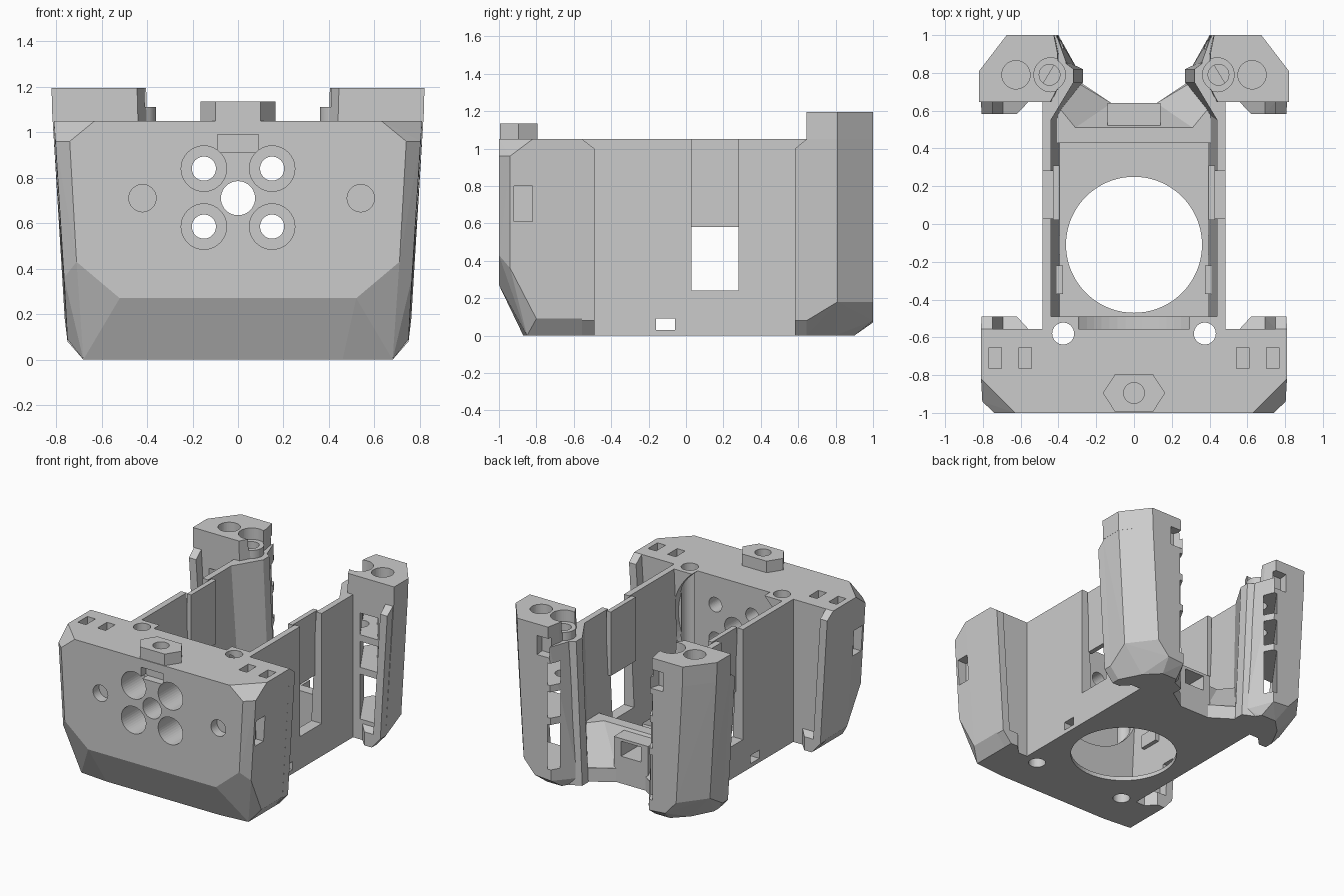
import bpy, bmesh, math
from mathutils import Vector, Matrix

old = bpy.data.objects.get("Cube")
if old:
    bpy.data.objects.remove(old)

grey = bpy.data.materials.new("plain_grey")
grey.use_nodes = True
grey.diffuse_color = (0.6, 0.6, 0.6, 1)
grey.node_tree.nodes["Principled BSDF"].inputs["Base Color"].default_value = (0.6, 0.6, 0.6, 1)


def finish(name, bm):
    bmesh.ops.recalc_face_normals(bm, faces=bm.faces)
    mesh = bpy.data.meshes.new(name)
    bm.to_mesh(mesh)
    bm.free()
    mesh.materials.append(grey)
    ob = bpy.data.objects.new(name, mesh)
    bpy.context.collection.objects.link(ob)
    return ob


def hull(name, pts, sx=1, both=False):
    """Convex solid; sx flips it to the other side, both makes it symmetric."""
    bm = bmesh.new()
    for x, y, z in pts:
        bm.verts.new((x * sx, y, z))
        if both:
            bm.verts.new((-x, y, z))
    out = bmesh.ops.convex_hull(bm, input=bm.verts)
    junk = [v for v in out["geom_interior"] if isinstance(v, bmesh.types.BMVert)]
    bmesh.ops.delete(bm, geom=junk, context="VERTS")
    bmesh.ops.dissolve_limit(bm, angle_limit=0.01, verts=bm.verts, edges=bm.edges)
    return finish(name, bm)


def box(name, x, y, z, sx=1):
    return hull(name, [(a, b, c) for a in x for b in y for c in z], sx)


def loft(name, low, high, sx=1):
    """Solid between two matching rings, which may be concave."""
    bm = bmesh.new()
    a, b = ([bm.verts.new((x * sx, y, z)) for x, y, z in ring] for ring in (low, high))
    bm.faces.new(a)
    bm.faces.new(b)
    for i in range(len(a)):
        j = (i + 1) % len(a)
        bm.faces.new((a[i], a[j], b[j], b[i]))
    return finish(name, bm)


def prism(name, plan, z0, z1, sx=1):
    return loft(name, [(x, y, z0) for x, y in plan], [(x, y, z1) for x, y in plan], sx)


def cyl(name, start, end, r, sides=40):
    a, b = Vector(start), Vector(end)
    bm = bmesh.new()
    rot = (b - a).to_track_quat("Z", "Y").to_matrix().to_4x4()
    bmesh.ops.create_cone(bm, cap_ends=True, segments=sides, radius1=r, radius2=r,
                          depth=(b - a).length,
                          matrix=Matrix.Translation((a + b) / 2) @ rot)
    return finish(name, bm)


def cut(ob, cutters):
    bpy.context.view_layer.objects.active = ob
    for c in cutters:
        mod = ob.modifiers.new("cut", "BOOLEAN")
        mod.object, mod.operation, mod.solver = c, "DIFFERENCE", "EXACT"
        bpy.ops.object.modifier_apply(modifier=mod.name)
        bpy.data.objects.remove(c)
    return ob


def copy_of(ob):
    dup = ob.copy()
    dup.data = ob.data.copy()
    bpy.context.collection.objects.link(dup)
    return dup


# Front block with chamfered corners
block = hull("front_block", [
    (.63, -1, 1.05), (.81, -.82, 1.05), (.81, -.555, 1.05),
    (.74, -1, .96), (.803, -.94, .96), (.71, -1, .43), (.765, -.94, .36),
    (.52, -1, .27), (.46, -.87, 0), (.75, -.8, .09), (.75, -.555, .09),
    (.68, -.85, 0), (.68, -.555, 0)], both=True)
bridge = box("block_back", (-.485, .485), (-.555, -.49), (0, 1.05))
cut(bridge, [cyl("cutter", (0, -.6, .71), (0, -.4, .71), .45, 64)])

cuts = [cyl("cutter", (0, -1.1, .71), (0, -.4, .71), .075)]
for sx in (-1, 1):
    for z in (.585, .84):
        cuts.append(cyl("cutter", (sx * .15, -1.1, z), (sx * .15, -.75, z), .1))
        cuts.append(cyl("cutter", (sx * .15, -1.1, z), (sx * .15, -.4, z), .053))
    cuts.append(cyl("cutter", (sx * .375, -.58, -.1), (sx * .375, -.58, 1.2), .058))
    for x in (.575, .735):
        cuts.append(box("cutter", (x - .033, x + .033), (-.765, -.655), (.9, 1.2), sx))
    cuts.append(box("cutter", (.72, .9), (-.92, -.82), (.61, .8), sx))
for x in (-.42, .54):
    cuts.append(cyl("cutter", (x, -1.1, .71), (x, -.93, .71), .06))
cuts.append(box("cutter", (-.09, .09), (-1.1, -.94), (.91, .99)))
cut(bridge, [copy_of(c) for c in cuts])
cut(block, cuts)

# Hexagonal boss on the block
hexagon = [(-.165, -.895), (-.1, -.995), (.1, -.995), (.165, -.895), (.1, -.795), (-.1, -.795)]
boss = prism("nut_boss", hexagon, 1.05, 1.135)
cut(boss, [cyl("cutter", (0, -.895, 1), (0, -.895, 1.2), .055)])

# Floor with the large round opening
floor = box("floor", (-.485, .485), (-.555, .64), (0, .03))
cut(floor, [cyl("cutter", (0, -.11, -.1), (0, -.11, .1), .36, 72)]
    + [cyl("cutter", (s * .375, -.58, -.1), (s * .375, -.58, .1), .058) for s in (-1, 1)])

# Rear sill between the towers: flat shelf, then a faceted slope to the back
sill = prism("rear_sill", [(-.42, .43), (.42, .43), (.30, .76), (.12, .64), (-.12, .64), (-.30, .76)], 0, .1)
slope = loft("rear_slope",
             [(-.42, .43, .1), (.42, .43, .1), (.32, .76, .1), (.12, .64, .1), (-.12, .64, .1), (-.32, .76, .1)],
             [(-.42, .43, .35), (.42, .43, .35), (.40, .62, .35), (.31, .51, .35), (-.31, .51, .35), (-.40, .62, .35)])
cut(slope, [box("cutter", (-.08, .08), (.3, .9), (.2, .31))])
frame = box("sill_frame", (-.14, .14), (.52, .64), (.05, .33))
cut(frame, [box("cutter", (-.08, .08), (.3, .9), (.2, .31))])

for sx, side in ((1, "left"), (-1, "right")):
    # Side wall with a recessed bay, a window and a foot slot
    wall = hull(side + "_wall", [(x, y, z) for y in (-.49, .62) for x, z in (
        (.39, 0), (.485, 0), (.485, 1.05), (.44, 1.05))], sx)
    cut(wall, [box("cutter", (.3, .6), (.03, .28), (.24, 1.2), sx),
               box("cutter", (.3, .6), (-.16, -.06), (.03, .09), sx)])
    box(side + "_wall_panel", (.395, .43), (.02, .31), (.58, 1.05), sx)
    box(side + "_wall_clip", (.375, .42), (-.37, -.22), (.3, .4), sx)

    # Rear tower: tapered body, raised head and join to the wall
    tower = hull(side + "_tower", [
        (.41, 1, 1.05), (.67, 1, 1.05), (.815, .81, 1.05), (.815, .645, 1.05),
        (.36, .86, 1.05), (.36, .74, 1.05), (.44, .645, 1.05),
        (.4, 1, .07), (.53, 1, .08), (.62, 1, .18), (.762, .81, .18), (.75, .645, .08),
        (.3, .82, .05), (.29, .74, 0), (.42, .645, 0), (.38, .9, 0), (.5, .9, 0),
        (.68, .645, 0), (.6, .8, 0)], sx)
    join = loft(side + "_tower_join",
                [(.27, .75, 0), (.27, .82, 0), (.4, .88, 0), (.485, .7, 0), (.485, .55, 0), (.41, .55, 0)],
                [(.32, .75, 1.05), (.32, .82, 1.05), (.4, .88, 1.05), (.485, .7, 1.05),
                 (.485, .55, 1.05), (.44, .55, 1.05)], sx)
    head = hull(side + "_tower_head", [
        (x + t, y, z) for z, t in ((1.05, 0), (1.195, .004)) for x, y in (
            (.42, 1), (.67, 1), (.816, .81), (.816, .645), (.44, .645), (.4, .72), (.4, .9))], sx)
    collar = cyl(side + "_screw_collar", (sx * .445, .79, 1.05), (sx * .445, .79, 1.11), .085)
    bore = cyl("cutter", (sx * .625, .79, .95), (sx * .625, .79, 1.3), .075)
    small = cyl("cutter", (sx * .447, .79, .7), (sx * .447, .79, 1.3), .055)
    seat = cyl("cutter", (sx * .44, .79, 1.11), (sx * .44, .79, 1.3), .09)
    clip = hull("cutter", [(x, y, z) for z in (.97, 1.11) for x, y in (
        (.43, .93), (.52, .93), (.38, 1.1), (.5, 1.1))], sx)
    cut(head, [copy_of(bore), copy_of(small), seat, copy_of(clip)])
    cut(collar, [copy_of(small)])
    # Diagonal slots open from the tower front to its inner back edge
    slots = [hull("cutter", [(x, y, z) for z in zs for x, y in (
        (.57, .6), (.72, .6), (.33, 1.0), (.40, 1.04))], sx)
        for zs in ((.15, .48), (.53, .72), (.77, .93))]
    cut(tower, [bore, copy_of(small), clip] + slots)
    cut(join, [small])

    # Flange strips and feet facing each other on the block and the tower
    for part, y0, y1 in (("block", -.555, -.49), ("tower", .645, .583)):
        hull(f"{side}_{part}_flange", [
            (.69, y0, .05), (.75, y0, .08), (.69, y1, .05), (.75, y1, .08),
            (.75, y0, 1.05), (.81, y0, 1.05), (.75, y1, 1), (.807, y1, 1)], sx)
        hull(f"{side}_{part}_foot", [
            (.56, y0, 0), (.68, y0, 0), (.62, y1, 0), (.68, y1, 0), (.75, y0, .08),
            (.75, y1, .08), (.56, y0, .12), (.75, y0, .12), (.62, y1, .1), (.75, y1, .1)], sx)
